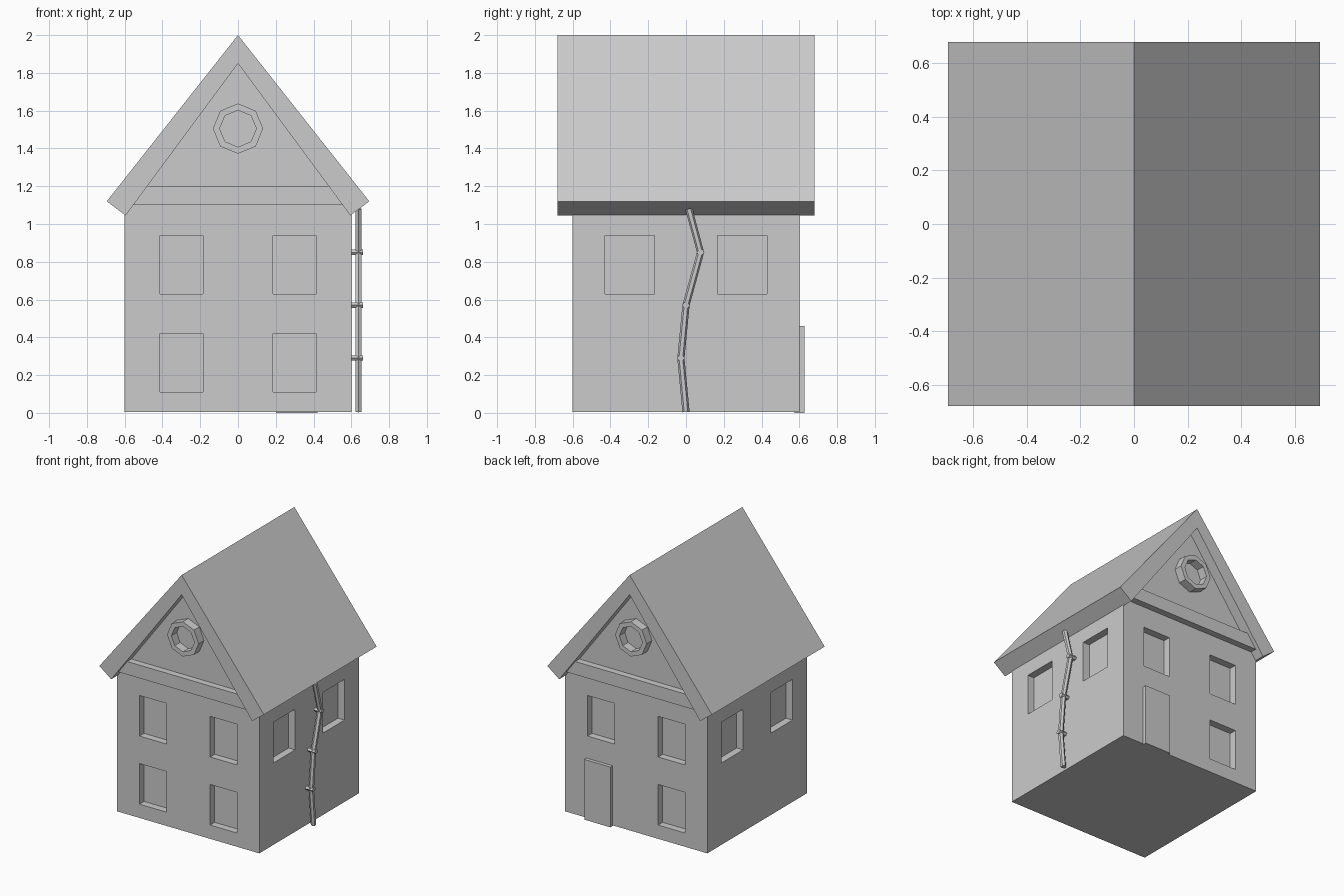
import bpy, bmesh, math
from mathutils import Vector, Matrix

if "Cube" in bpy.data.objects:
    bpy.data.objects.remove(bpy.data.objects["Cube"])


def finish(name, bm):
    bmesh.ops.recalc_face_normals(bm, faces=bm.faces)
    me = bpy.data.meshes.new(name)
    bm.to_mesh(me)
    bm.free()
    ob = bpy.data.objects.new(name, me)
    bpy.context.collection.objects.link(ob)
    return ob


def add_box(bm, x0, x1, y0, y1, z0, z1):
    m = (Matrix.Translation(((x0 + x1) / 2, (y0 + y1) / 2, (z0 + z1) / 2))
         @ Matrix.Diagonal((x1 - x0, y1 - y0, z1 - z0, 1)))
    bmesh.ops.create_cube(bm, size=1, matrix=m)


def prism(name, profile, y0, y1):
    # extrude an x-z outline along y
    bm = bmesh.new()
    f = bm.faces.new([bm.verts.new((x, y0, z)) for x, z in profile])
    ext = bmesh.ops.extrude_face_region(bm, geom=[f])
    verts = [v for v in ext["geom"] if isinstance(v, bmesh.types.BMVert)]
    bmesh.ops.translate(bm, verts=verts, vec=(0, y1 - y0, 0))
    return finish(name, bm)


def loft(name, rings, closed=False):
    # skin a list of point rings; closed joins last to first, otherwise ends are capped
    bm = bmesh.new()
    rows = [[bm.verts.new(p) for p in r] for r in rings]
    n = len(rows[0])
    pairs = list(zip(rows, rows[1:])) + ([(rows[-1], rows[0])] if closed else [])
    for a, b in pairs:
        for i in range(n):
            j = (i + 1) % n
            bm.faces.new((a[i], a[j], b[j], b[i]))
    if not closed:
        bm.faces.new(rows[0])
        bm.faces.new(rows[-1])
    return finish(name, bm)


# walls with both gables
walls = prism("walls", [(-0.6, 0.005), (0.6, 0.005), (0.6, 1.07), (0, 1.87), (-0.6, 1.07)], -0.6, 0.6)

# window recesses, cut out of the walls
W, D = 0.6, 0.055
bm = bmesh.new()
low, high = (0.11, 0.42), (0.63, 0.94)
for s in (-1, 1):
    x0, x1 = sorted((s * 0.185, s * 0.412))
    add_box(bm, x0, x1, -W - 0.1, -W + D, *low)
    add_box(bm, x0, x1, -W - 0.1, -W + D, *high)
    add_box(bm, x0, x1, W - D, W + 0.1, *high)
    if s < 0:
        add_box(bm, x0, x1, W - D, W + 0.1, *low)
    y0, y1 = sorted((s * 0.168, s * 0.428))
    add_box(bm, W - D, W + 0.1, y0, y1, *high)
    add_box(bm, -W - 0.1, -W + D, y0, y1, *high)
cutter = finish("window_cutter", bm)
cutter.hide_render = True
mod = walls.modifiers.new("windows", 'BOOLEAN')
mod.operation = 'DIFFERENCE'
mod.solver = 'EXACT'
mod.object = cutter
bpy.context.view_layer.objects.active = walls
bpy.ops.object.modifier_apply(modifier=mod.name)
bpy.data.objects.remove(cutter)

# roof slabs
prism("roof", [(0, 2), (0.695, 1.12), (0.595, 1.045), (0, 1.85),
               (-0.595, 1.045), (-0.695, 1.12)], -0.68, 0.68)

# door on the back
bm = bmesh.new()
add_box(bm, 0.2, 0.42, 0.575, 0.627, 0, 0.46)
finish("door", bm)

# gable beams and octagonal window frames, front and back
for s, side in ((-1, "front"), (1, "back")):
    prism(side + "_gable_beam", [(-0.56, 1.1), (0.56, 1.1), (0.49, 1.2), (-0.49, 1.2)],
          s * 0.58, s * 0.65)

    def octagon(r, y):
        return [(r * math.cos(i * math.pi / 4), s * y, 1.505 + r * math.sin(i * math.pi / 4))
                for i in range(8)]
    loft(side + "_round_window_frame",
         [octagon(0.133, 0.59), octagon(0.133, 0.665), octagon(0.097, 0.665), octagon(0.097, 0.59)],
         closed=True)

# crooked drainpipe on the right wall
path = [(0.0, 0.005), (-0.027, 0.29), (0.0, 0.57), (0.077, 0.85), (0.015, 1.08)]
rings = []
for k, (y, z) in enumerate(path):
    a, b = path[max(k - 1, 0)], path[min(k + 1, len(path) - 1)]
    t = Vector((0, b[0] - a[0], b[1] - a[1])).normalized()
    side = Vector((0, t.z, -t.y))
    rings.append([Vector((0.638, y, z)) + 0.019 * (math.cos(i * math.pi / 3) * side
                  + Vector((math.sin(i * math.pi / 3), 0, 0))) for i in range(6)])
loft("drainpipe", rings)

# pipe brackets
for k, (y, z) in enumerate(path[1:4]):
    loft("pipe_bracket_%d" % (k + 1),
         [[(x, y + 0.021 * math.cos(i * math.pi / 3), z + 0.016 * math.sin(i * math.pi / 3))
           for i in range(6)] for x in (0.59, 0.661)])
